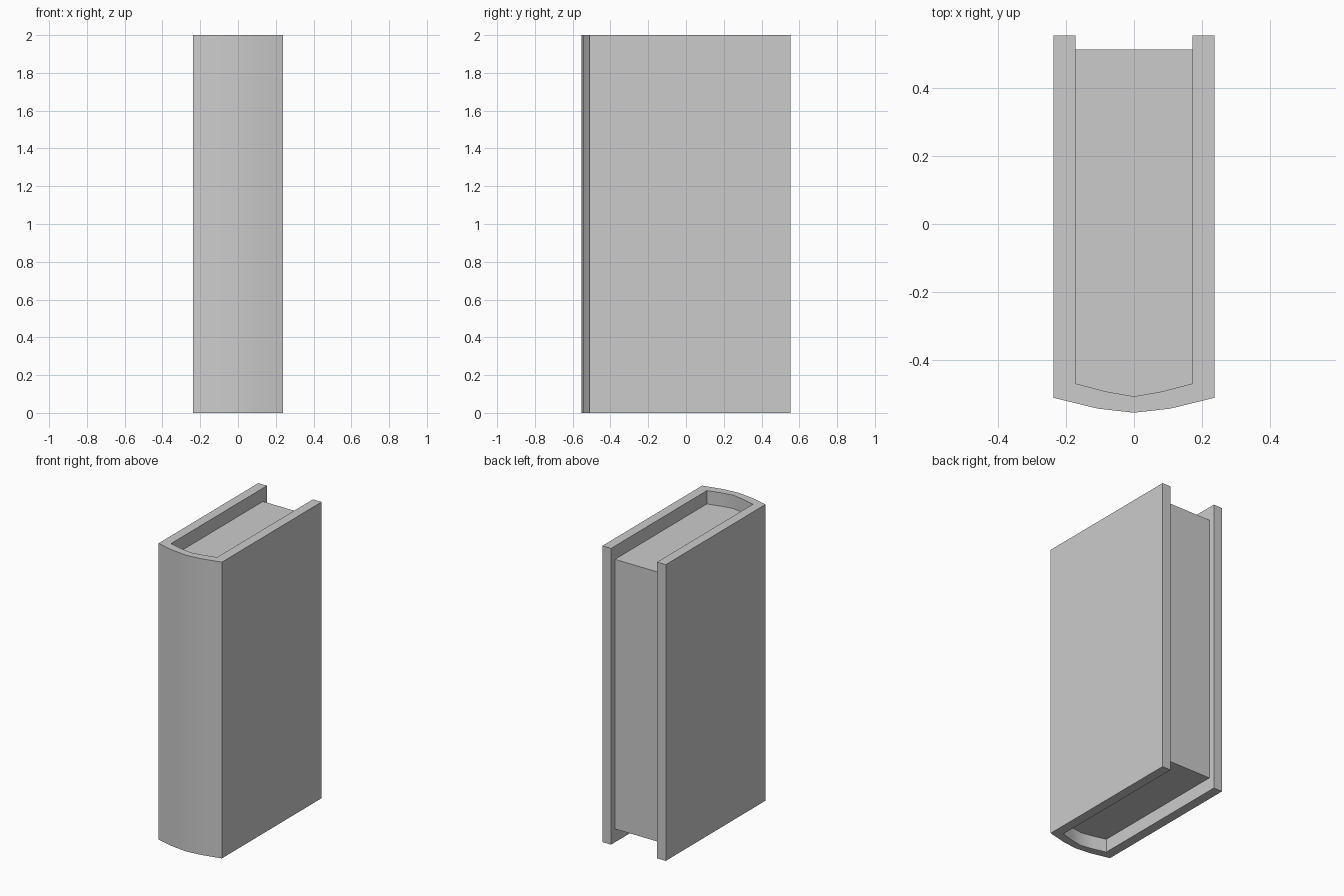
import bpy
import bmesh
import math

if "Cube" in bpy.data.objects:
    bpy.data.objects.remove(bpy.data.objects["Cube"])


def mirrored(half):
    """Complete a half profile (x > 0 side, ending on x = 0) across x = 0."""
    return half + [(-x, y) for x, y in reversed(half[:-1])]


def prism(name, profile, z0, z1):
    """Extrude a closed xy profile from z0 to z1."""
    bm = bmesh.new()
    base = bm.faces.new([bm.verts.new((x, y, z0)) for x, y in profile])
    top = bmesh.ops.extrude_face_region(bm, geom=[base], use_keep_orig=True)
    moved = [g for g in top["geom"] if isinstance(g, bmesh.types.BMVert)]
    bmesh.ops.translate(bm, verts=moved, vec=(0, 0, z1 - z0))
    bmesh.ops.recalc_face_normals(bm, faces=bm.faces[:])
    mesh = bpy.data.meshes.new(name)
    bm.to_mesh(mesh)
    bm.free()
    obj = bpy.data.objects.new(name, mesh)
    bpy.context.collection.objects.link(obj)
    bpy.context.view_layer.objects.active = obj
    bpy.ops.object.select_all(action='DESELECT')
    obj.select_set(True)
    bpy.ops.object.shade_smooth_by_angle(angle=math.radians(30))
    return obj


HEIGHT, RECESS = 2.0, 0.09
BACK, PAGE_BACK = 0.554, 0.512

# Rounded spine, outside and inside
outer = mirrored([(0.237, BACK), (0.237, -0.51), (0.106, -0.542), (0, -0.554)])
spine_in = mirrored([(0.172, -0.468), (0.081, -0.492), (0, -0.506)])

# Cover: two boards and spine in one U-shaped section
inner = [(-0.172, BACK)] + spine_in[::-1] + [(0.172, BACK)]
prism("cover", outer + inner, 0, HEIGHT)

# Page block, set back from the cover edges
pages = [(0.172, PAGE_BACK)] + spine_in + [(-0.172, PAGE_BACK)]
prism("page_block", pages, RECESS, HEIGHT - RECESS)
